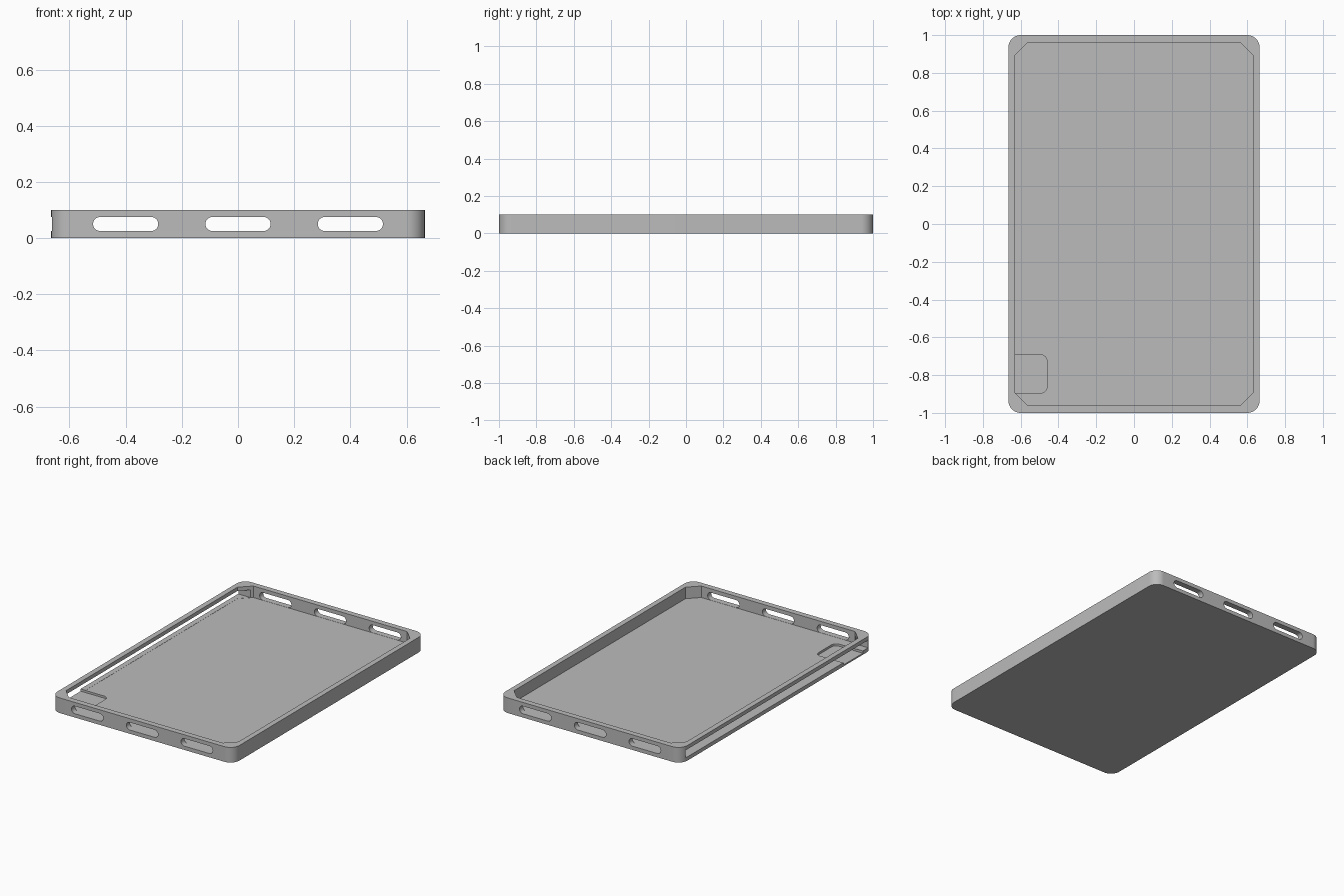
import bpy
import bmesh
import math
from mathutils import Matrix, Vector

if "Cube" in bpy.data.objects:
    bpy.data.objects.remove(bpy.data.objects["Cube"])

HALF_X, HALF_Y, HEIGHT = 0.665, 1.0, 0.1
FLOOR = 0.024
SLOT_LOW, SLOT_HIGH = 0.025, 0.075

grey = bpy.data.materials.new("plain grey")
grey.use_nodes = True
colour = (0.5, 0.5, 0.5, 1)
grey.diffuse_color = colour
grey.node_tree.nodes["Principled BSDF"].inputs["Base Color"].default_value = colour


def rounded_rect(x0, x1, y0, y1, radius, steps):
    """Rectangle outline with arc corners; one step gives a chamfer."""
    points = []
    for cx, cy, start in ((x1 - radius, y1 - radius, 0), (x0 + radius, y1 - radius, 90),
                          (x0 + radius, y0 + radius, 180), (x1 - radius, y0 + radius, 270)):
        for i in range(steps + 1):
            a = math.radians(start + 90 * i / steps)
            points.append((cx + radius * math.cos(a), cy + radius * math.sin(a)))
    return points


def prism(name, outline, low, high, matrix=Matrix()):
    """Extrude an outline between two heights, then place it."""
    bm = bmesh.new()
    face = bm.faces.new([bm.verts.new((x, y, low)) for x, y in outline])
    top = bmesh.ops.extrude_face_region(bm, geom=[face])["geom"]
    bmesh.ops.translate(bm, vec=Vector((0, 0, high - low)),
                        verts=[v for v in top if isinstance(v, bmesh.types.BMVert)])
    bmesh.ops.remove_doubles(bm, verts=bm.verts, dist=0.00001)
    bmesh.ops.transform(bm, matrix=matrix, verts=bm.verts)
    bmesh.ops.recalc_face_normals(bm, faces=bm.faces)
    mesh = bpy.data.meshes.new(name)
    bm.to_mesh(mesh)
    bm.free()
    obj = bpy.data.objects.new(name, mesh)
    bpy.context.collection.objects.link(obj)
    mesh.materials.append(grey)
    return obj


# Tray body with rounded corners
tray = prism("tray", rounded_rect(-HALF_X, HALF_X, -HALF_Y, HALF_Y, 0.065, 12), 0, HEIGHT)

# Main cavity with chamfered corners
cutters = [prism("cavity_cutter", rounded_rect(-0.63, 0.63, -0.962, 0.962, 0.068, 1),
                 FLOOR, HEIGHT + 0.1)]

# Three rounded slots in both the front and the back wall
upright = Matrix.Rotation(math.radians(90), 4, "X")
for side in (-1, 1):
    for x in (-0.4, 0, 0.4):
        outline = rounded_rect(x - 0.116, x + 0.116, SLOT_LOW, SLOT_HIGH, 0.0249, 8)
        place = Matrix.Translation((0, side, 0)) @ upright
        cutters.append(prism("end_slot_cutter", outline, -0.1, 0.1, place))

# Long open slot in the right wall
cutters.append(prism("side_slot_cutter",
                     [(-0.8, -0.95), (-0.56, -0.95), (-0.56, 0.95), (-0.8, 0.95)],
                     SLOT_LOW, SLOT_HIGH))

# Shallow corner pocket running out through the right wall
cutters.append(prism("pocket_cutter", rounded_rect(-0.8, -0.46, -0.895, -0.692, 0.035, 8),
                     0.01, 0.05))

bpy.ops.object.select_all(action="DESELECT")
bpy.context.view_layer.objects.active = tray
tray.select_set(True)
for cutter in cutters:
    cutter.hide_render = True
    mod = tray.modifiers.new("cut", "BOOLEAN")
    mod.operation = "DIFFERENCE"
    mod.solver = "EXACT"
    mod.object = cutter
    bpy.ops.object.modifier_apply(modifier=mod.name)
    bpy.data.objects.remove(cutter)

bpy.ops.object.shade_smooth_by_angle(angle=math.radians(30))
